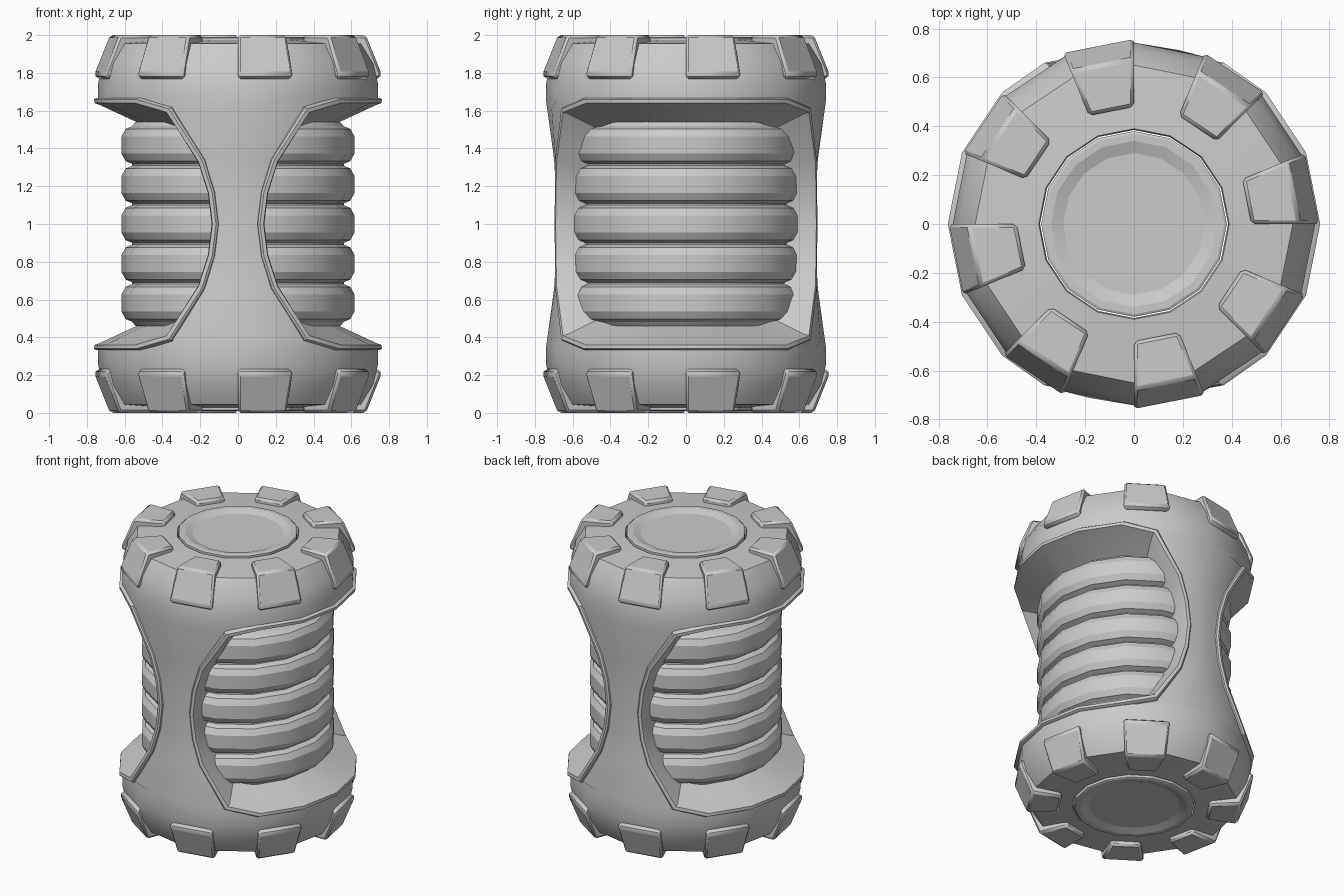
import bpy, bmesh, math

if "Cube" in bpy.data.objects:
    bpy.data.objects.remove(bpy.data.objects["Cube"])

grey = bpy.data.materials.new("light grey")
grey.diffuse_color = (0.6, 0.6, 0.6, 1)
grey.use_nodes = True
grey.node_tree.nodes["Principled BSDF"].inputs["Base Color"].default_value = grey.diffuse_color
SEG = 16


def polar(deg, r, z):
    a = math.radians(deg)
    return (r * math.cos(a), r * math.sin(a), z)


def finish(bm, name, angle=30):
    bmesh.ops.remove_doubles(bm, verts=bm.verts, dist=0.0005)
    bmesh.ops.recalc_face_normals(bm, faces=bm.faces)
    me = bpy.data.meshes.new(name)
    bm.to_mesh(me)
    bm.free()
    me.materials.append(grey)
    ob = bpy.data.objects.new(name, me)
    bpy.context.collection.objects.link(ob)
    bpy.ops.object.select_all(action='DESELECT')
    ob.select_set(True)
    bpy.context.view_layer.objects.active = ob
    bpy.ops.object.shade_smooth_by_angle(angle=math.radians(angle))
    return ob


def skin(bm, loops, closed=True):
    """Join successive rows of points with quads."""
    rows = [[bm.verts.new(p) for p in loop] for loop in loops]
    n = len(rows[0])
    for a, b in zip(rows, rows[1:]):
        for i in range(n if closed else n - 1):
            j = (i + 1) % n
            bm.faces.new((a[i], a[j], b[j], b[i]))
    return rows


def ring(r, z):
    return [polar(360 * i / SEG, r, z) for i in range(SEG)]


# Outer radius of the shell along the waist, by distance from mid height
WAIST = [(0, 0.685), (0.17, 0.688), (0.34, 0.698), (0.61, 0.735), (0.66, 0.742)]
# Half width of each strut in degrees at the same heights
STRUT = [9.5, 11.2, 15.5, 29, 45]

# Shell: two collars joined by a front and a back strut
bm = bmesh.new()
collar = [(0.742, 1.66), (0.742, 1.74), (0.715, 1.85), (0.65, 1.955),
          (0.39, 1.975), (0.385, 1.95)]
for s in (1, -1):
    skin(bm, [ring(r, 1 + s * (z - 1)) for r, z in collar])
for mid in (-90, 90):
    rows = []
    for s, ids in ((-1, (4, 3, 2, 1)), (1, (0, 1, 2, 3, 4))):
        for k in ids:
            d, r = WAIST[k]
            rows.append([polar(mid + t * STRUT[k] / 2, r, 1 + s * d)
                         for t in (-2, -1, 0, 1, 2)])
    skin(bm, rows, closed=False)
finish(bm, "shell", 35)

# Window frames: raised lip and a sloping inner wall around each side opening
half = [(90 - w, d) for w, (d, r) in zip(STRUT, WAIST)] + [(22.5, 0.66), (0, 0.66)]
outline = half + [(-a, d) for a, d in half[-2::-1]]
outline += [(a, -d) for a, d in outline[-2:0:-1]]


def waist_radius(d):
    d = abs(d)
    for (d0, r0), (d1, r1) in zip(WAIST, WAIST[1:]):
        if d <= d1:
            return r0 + (r1 - r0) * (d - d0) / (d1 - d0)
    return WAIST[-1][1]


# (angle scale, height scale, lift, fixed radius)
FRAME = [(1.012, 1.015, -0.01, None), (1.01, 1.01, 0.01, None), (1.0, 1.0, 0.02, None),
         (0.98, 0.97, 0.018, None), (0.97, 0.955, -0.01, None), (0.95, 0.82, 0, 0.54)]
for name, mid in (("right_window_frame", 0), ("left_window_frame", 180)):
    bm = bmesh.new()
    skin(bm, [[polar(mid + a * sa, fixed or waist_radius(d) + lift, 1 + d * sd)
               for a, d in outline] for sa, sd, lift, fixed in FRAME])
    finish(bm, name, 30)

# Ribbed core
bm = bmesh.new()
profile = [(0.5, 0.42), (0.55, 0.47)]
for i in range(5):
    c = 0.582 + 0.209 * i
    profile += [(0.56, c - 0.1), (0.595, c - 0.085), (0.617, c - 0.045),
                (0.617, c + 0.045), (0.595, c + 0.085), (0.56, c + 0.1)]
profile += [(0.55, 1.53), (0.5, 1.58)]
skin(bm, [ring(r, z) for r, z in profile])
finish(bm, "ribbed_core", 24)

# End discs: a low rim around a shallow recessed plate
for name, s in (("top_disc", 1), ("bottom_disc", -1)):
    bm = bmesh.new()
    disc = [(0.38, 1.94), (0.38, 1.985), (0.37, 1.99), (0.34, 1.99), (0.29, 1.972)]
    rows = skin(bm, [ring(r, 1 + s * (z - 1)) for r, z in disc])
    bm.faces.new(rows[-1])
    finish(bm, name, 20)

# Grip blocks: every other segment of both collars
SECTION = [(0.48, 1.94), (0.48, 2.0), (0.68, 2.0), (0.762, 1.795),
           (0.752, 1.768), (0.70, 1.768), (0.62, 1.94)]
for name, s in (("top_grip_blocks", 1), ("bottom_grip_blocks", -1)):
    bm = bmesh.new()
    for k in range(8):
        a = -90 + 45 * k
        ends = [[polar(a + da, r, 1 + s * (z - 1)) for r, z in SECTION]
                for da in (0, 22.5)]
        for row in skin(bm, ends):
            bm.faces.new(row)
    ob = finish(bm, name, 20)
    bev = ob.modifiers.new("edge_chamfer", 'BEVEL')
    bev.width = 0.022
    bev.segments = 1
    bev.limit_method = 'ANGLE'
    bev.angle_limit = math.radians(40)
